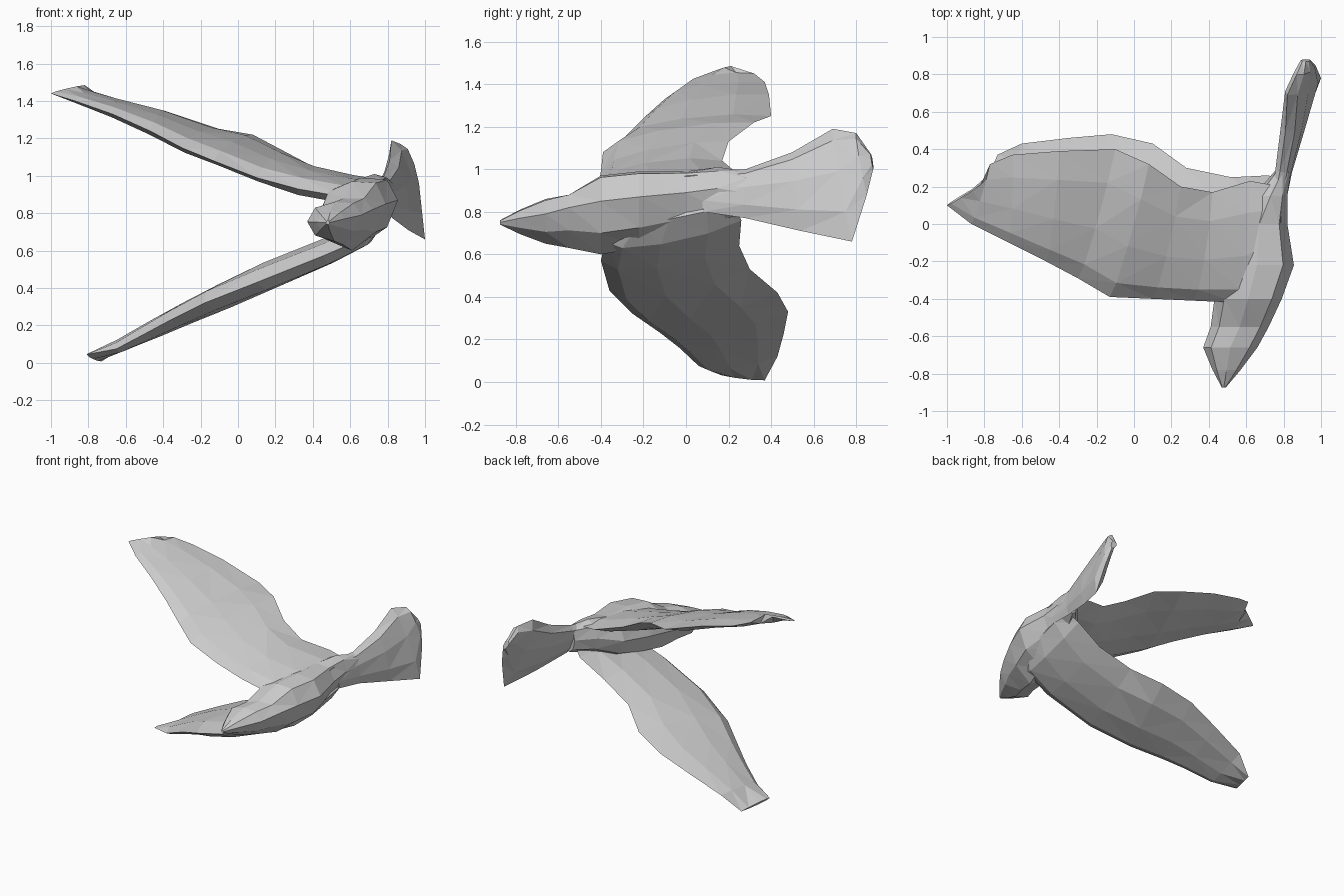
import bpy, bmesh, math
from mathutils import Vector


def loft(name, rings):
    """Skin equal-sized rings into one closed, triangulated low-poly object."""
    bm = bmesh.new()
    loops = [[bm.verts.new(p) for p in ring] for ring in rings]
    n = len(loops[0])
    for a, b in zip(loops, loops[1:]):
        for i in range(n):
            j = (i + 1) % n
            bm.faces.new((a[i], a[j], b[j], b[i]))
    bm.faces.new(loops[0])
    bm.faces.new(loops[-1])
    bmesh.ops.recalc_face_normals(bm, faces=bm.faces)
    bmesh.ops.triangulate(bm, faces=bm.faces)
    mesh = bpy.data.meshes.new(name)
    bm.to_mesh(mesh)
    bm.free()
    obj = bpy.data.objects.new(name, mesh)
    bpy.context.collection.objects.link(obj)
    return obj


def blade(name, stations):
    """Feathered blade from (edge point, opposite edge point, half thickness)."""
    mid = lambda s: (Vector(s[0]) + Vector(s[1])) / 2
    span = mid(stations[-1]) - mid(stations[0])
    rings = []
    for a, b, t in stations:
        a, b = Vector(a), Vector(b)
        nrm = span.cross(b - a).normalized()
        # blunt leading edge, thinner trailing edge
        rings.append([a.lerp(b, f) + nrm * t * h for f, h in (
            (0, 0), (.12, .8), (.4, 1), (.75, .7), (1, 0),
            (.75, -.7), (.4, -1), (.12, -.8))])
    return loft(name, rings)


# Body and head: (y, x min, x max, z min, z max, height of the breast ridge)
body = []
for y, x0, x1, z0, z1, ridge in (
        (-.875, .47, .49, .74, .76, .75),
        (-.78, .42, .57, .695, .81, .77),
        (-.66, .37, .66, .65, .86, .79),
        (-.55, .41, .72, .63, .88, .82),
        (-.40, .43, .79, .60, .97, .85),
        (-.22, .46, .855, .63, .99, .87),
        (0, .52, .82, .69, .99, .89),
        (.15, .64, .82, .76, 1.01, .91),
        (.28, .75, .84, .79, .99, .89)):
    cx, cz = (x0 + x1) / 2, (z0 + z1) / 2
    ring = []
    for i in range(8):
        c, s = math.cos(i * math.pi / 4), math.sin(i * math.pi / 4)
        ring.append(Vector((cx + (x1 - x0) / 2 * c, y, min(
            z1, cz + (z1 - z0) / 2 * s + (ridge - cz) * max(0, c)))))
    body.append(ring)
loft("body", body)

# Upper wing: leading edge, trailing edge, half thickness
blade("upper_wing", [
    ((.76, -.26, .91), (.79, .20, .97), .03),
    ((.55, -.42, .89), (.62, .23, .99), .06),
    ((.32, -.41, .93), (.42, .17, 1.04), .06),
    ((.10, -.40, .99), (.25, .20, 1.13), .05),
    ((-.13, -.39, 1.08), (.08, .32, 1.22), .05),
    ((-.30, -.29, 1.15), (-.10, .40, 1.25), .05),
    ((-.47, -.20, 1.24), (-.40, .39, 1.35), .045),
    ((-.67, -.10, 1.33), (-.65, .37, 1.41), .035),
    ((-.87, .00, 1.40), (-.77, .32, 1.45), .025),
    ((-1.0, .10, 1.44), (-.82, .21, 1.485), .008)])

# Lower wing
blade("lower_wing", [
    ((.76, -.28, .76), (.80, .22, .84), .03),
    ((.66, -.38, .66), (.72, .26, .76), .06),
    ((.45, -.40, .57), (.52, .25, .64), .07),
    ((.10, -.36, .43), (.28, .30, .53), .075),
    ((-.18, -.25, .32), (.10, .43, .42), .07),
    ((-.36, -.12, .23), (-.12, .48, .33), .06),
    ((-.49, -.03, .16), (-.35, .46, .23), .05),
    ((-.65, .06, .075), (-.60, .43, .12), .035),
    ((-.81, .14, .045), (-.73, .37, .008), .012)])

# Fanned tail: upper corner, lower corner
blade("tail", [
    ((.74, .08, .99), (.80, .08, .80), .03),
    ((.78, .28, 1.0), (.83, .28, .77), .04),
    ((.81, .50, 1.08), (.91, .54, .71), .05),
    ((.82, .69, 1.19), (1.0, .78, .66), .045),
    ((.87, .80, 1.17), (.97, .85, .88), .035),
    ((.90, .87, 1.07), (.94, .88, 1.0), .02)])
